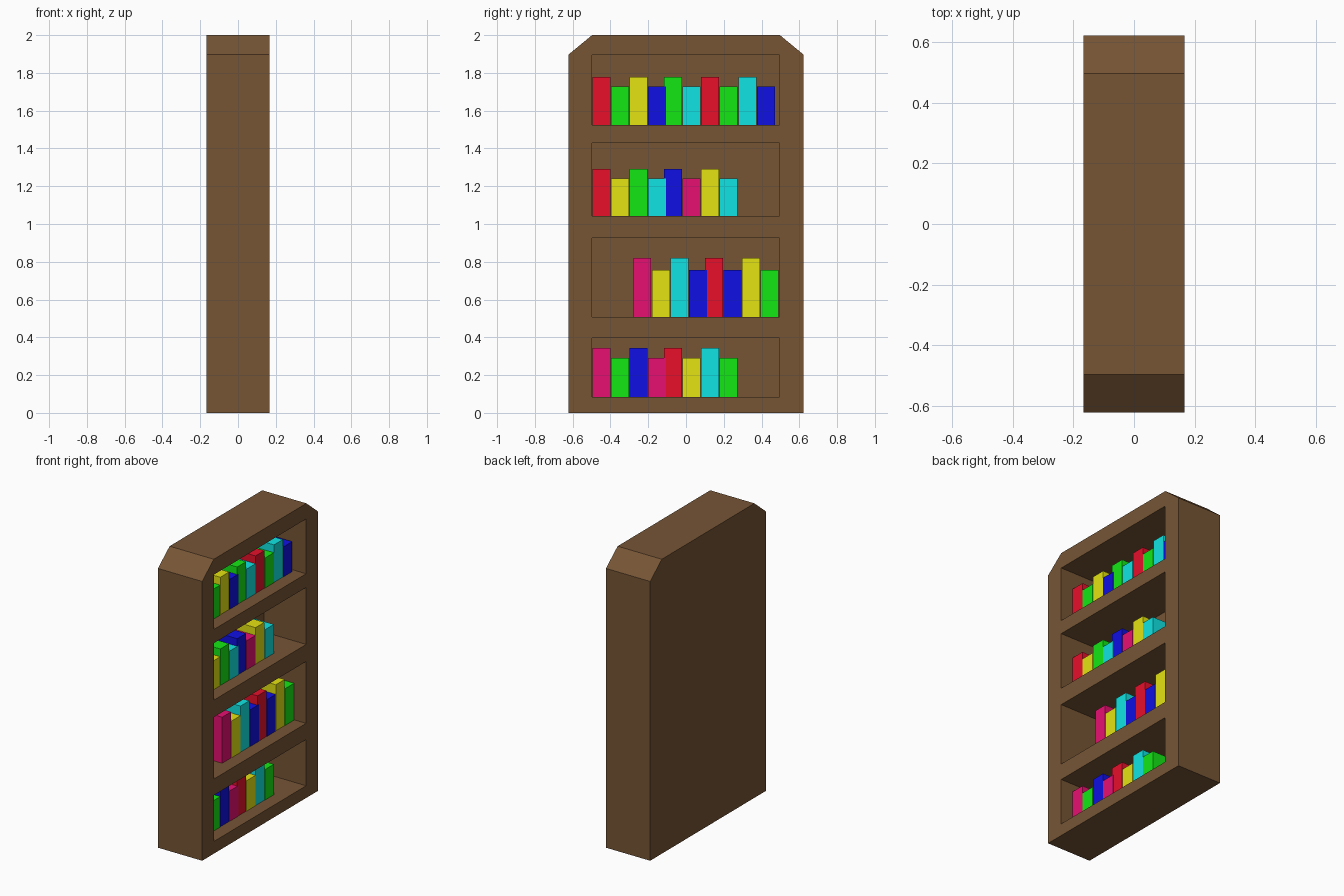
import bpy, bmesh

if "Cube" in bpy.data.objects:
    bpy.data.objects.remove(bpy.data.objects["Cube"])

COLOURS = {
    "wood": (0.182, 0.091, 0.036), "red": (0.80, 0.005, 0.024), "green": (0.007, 0.80, 0.007),
    "yellow": (0.78, 0.77, 0.006), "blue": (0.005, 0.005, 0.78), "cyan": (0.005, 0.78, 0.77),
    "pink": (0.80, 0.005, 0.168),
}
MATS = {}
for key, rgb in COLOURS.items():
    MATS[key] = bpy.data.materials.new(key)
    MATS[key].diffuse_color = (*rgb, 1)


def prism(name, profile, x0, x1, mat):
    """Extrude a (y, z) profile along x."""
    bm = bmesh.new()
    face = bm.faces.new([bm.verts.new((x0, y, z)) for y, z in profile])
    ext = bmesh.ops.extrude_face_region(bm, geom=[face])["geom"]
    bmesh.ops.translate(bm, vec=(x1 - x0, 0, 0),
                        verts=[v for v in ext if isinstance(v, bmesh.types.BMVert)])
    bmesh.ops.recalc_face_normals(bm, faces=bm.faces)
    me = bpy.data.meshes.new(name)
    bm.to_mesh(me)
    bm.free()
    me.materials.append(MATS[mat])
    ob = bpy.data.objects.new(name, me)
    bpy.context.collection.objects.link(ob)
    return ob


def rect(y0, y1, z0, z1):
    return [(y0, z0), (y1, z0), (y1, z1), (y0, z1)]


# Case: solid block with chamfered top corners
W = 0.166
case = prism("bookcase", [(-0.622, 0), (0.622, 0), (0.622, 1.897), (0.497, 2),
                          (-0.497, 2), (-0.622, 1.897)], -W, W, "wood")

# Shelf openings cut into the right side, leaving a thin back
for z0, z1 in [(0.083, 0.397), (0.507, 0.927), (1.043, 1.43), (1.523, 1.895)]:
    cutter = prism("opening_cutter", rect(-0.497, 0.494, z0, z1), -0.15, 0.3, "wood")
    cutter.hide_render = True
    mod = case.modifiers.new("opening", "BOOLEAN")
    mod.object = cutter
    mod.solver = "EXACT"
    bpy.context.view_layer.objects.active = case
    bpy.ops.object.modifier_apply(modifier=mod.name)
    bpy.data.objects.remove(cutter)

# Books: alternating tall and short, the fifth onward tucked slightly closer
SHELVES = [
    (0.083, 0.343, 0.29, -0.496, "pink green blue pink red yellow cyan green"),
    (0.507, 0.82, 0.757, -0.279, "pink yellow cyan blue red blue yellow green"),
    (1.043, 1.291, 1.24, -0.496, "red yellow green cyan blue pink yellow cyan"),
    (1.523, 1.778, 1.727, -0.496, "red green yellow blue green cyan red green cyan blue"),
]
for z, tall, short, start, colours in SHELVES:
    for i, colour in enumerate(colours.split()):
        y = start + 0.0985 * i - (0.015 if i > 3 else 0)
        top = short if i % 2 else tall
        front = 0.078 if i % 2 else 0.076
        prism("book", rect(y, y + 0.095, z, top), -0.125, front, colour)

for m in bpy.data.materials:
    if m.users and not m.is_grease_pencil:
        m.use_nodes = True
        m.node_tree.nodes["Principled BSDF"].inputs["Base Color"].default_value = m.diffuse_color
